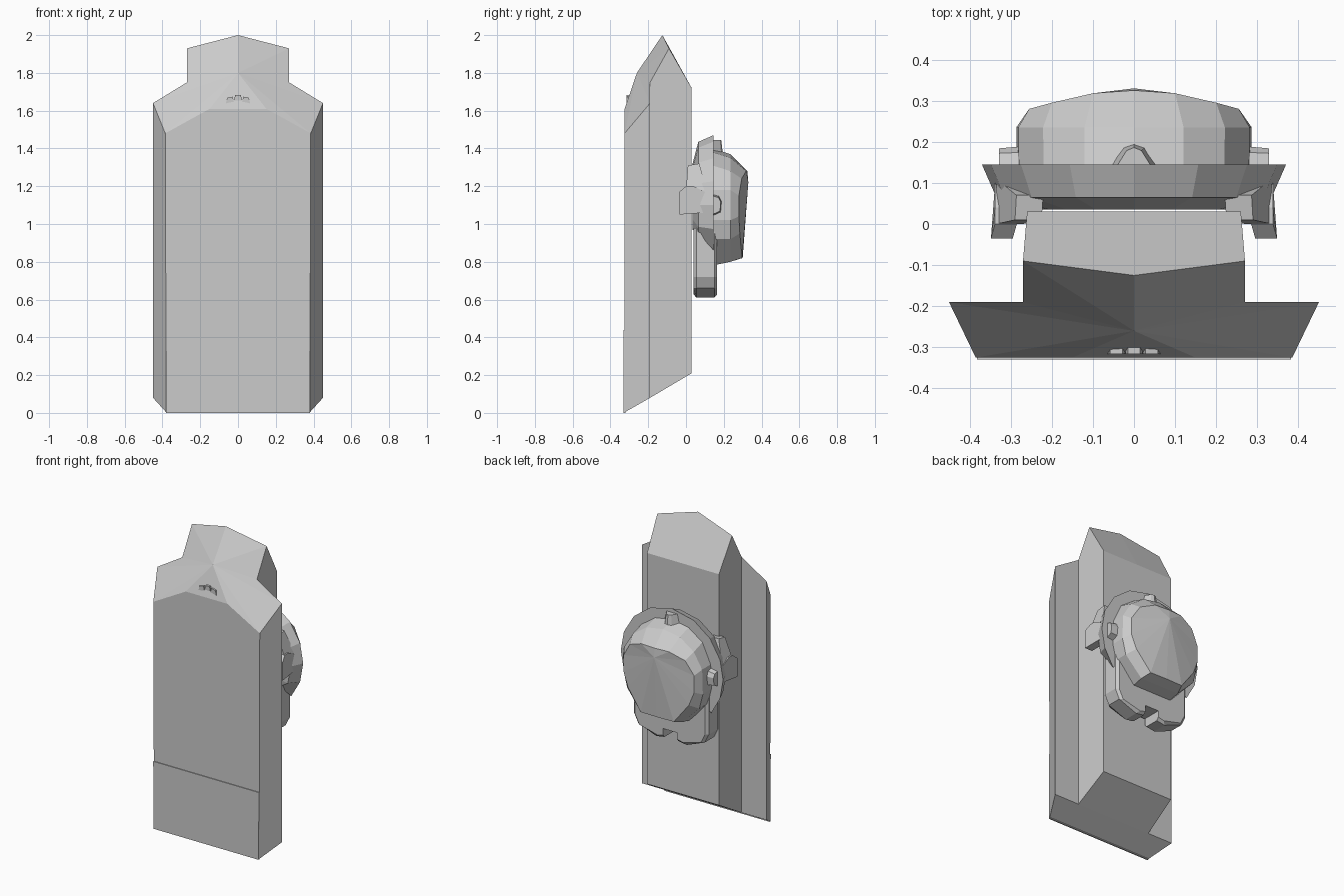
import bpy, bmesh, math
from mathutils import Vector

if "Cube" in bpy.data.objects:
    bpy.data.objects.remove(bpy.data.objects["Cube"])


def make(name, verts, faces):
    bm = bmesh.new()
    vs = [bm.verts.new(v) for v in verts]
    for f in faces:
        bm.faces.new([vs[i] for i in f])
    bmesh.ops.remove_doubles(bm, verts=bm.verts[:], dist=1e-5)
    bmesh.ops.recalc_face_normals(bm, faces=bm.faces[:])
    me = bpy.data.meshes.new(name)
    bm.to_mesh(me)
    bm.free()
    ob = bpy.data.objects.new(name, me)
    bpy.context.collection.objects.link(ob)
    return ob


def mirror(ob):
    m = ob.modifiers.new("mirror", 'MIRROR')
    m.merge_threshold = 0.001
    return ob


def loft(name, rings, tip=None):
    """Skin closed rings; the last one is fanned to a tip or capped."""
    n = len(rings[0])
    verts = [v for r in rings for v in r]
    faces = [list(range(n))]
    for k in range(len(rings) - 1):
        a, b = k * n, (k + 1) * n
        faces += [(a + i, a + (i + 1) % n, b + (i + 1) % n, b + i) for i in range(n)]
    last = (len(rings) - 1) * n
    if tip:
        verts.append(tip)
        faces += [(last + i, last + (i + 1) % n, len(verts) - 1) for i in range(n)]
    else:
        faces.append(list(range(last, last + n)))
    return make(name, verts, faces)


def whole(half):
    """Complete a half ring that starts and ends on x = 0."""
    return half + [(-x, y, z) for x, y, z in half[-2:0:-1]]


# Slab body: half shell, mirrored
F, S, B = -0.325, -0.19, 0.03
v = [(0, F, 0.003), (.38, F, 0.003), (.385, F, 1.48), (.15, F, 1.61), (0, F, 1.61),
     (.45, S, .08), (.45, S, 1.64), (.27, S, .08), (.27, S, 1.75),
     (.26, B, .21), (.26, B, 1.72), (.27, -.09, 1.93), (0, -.125, 2.0),
     (0, B, .21), (0, B, 1.72), (0, -.26, 1.8), (0, S, .08)]
f = [(0, 1, 2, 3, 4), (1, 5, 6, 2), (5, 7, 8, 6), (7, 9, 10, 11, 8), (9, 13, 14, 10),
     (10, 14, 12, 11), (0, 16, 7, 5, 1), (16, 13, 9, 7),
     (15, 12, 11), (15, 11, 8), (15, 8, 6), (15, 6, 2), (15, 2, 3), (15, 3, 4)]
mirror(make("slab_body", v, f))

# Slightly raised lower front panel
loft("lower_front_panel", [[(-.38, y, 0), (.38, y, 0), (.382, y, .44), (-.382, y, .44)]
                           for y in (-.33, -.32)])

# Three small studs on the sloped front of the top
for i, x in enumerate((-.043, 0, .043)):
    t = -x * 5
    ring = []
    for px, pz in ((-.021, -.014), (.021, -.014), (.015, .014), (-.015, .014)):
        ring.append((x + px, 1.668 - abs(x) * .25 + pz + px * t))
    loft("top_stud", [[(px, y, pz) for px, pz in ring] for y in (-.316, -.28)])

# Flared hood behind the head, an arc closed by a chord
angles = [90, 65, 42, 20, 0, -20, -40]


def hood_ring(y, r, low):
    half = [(r * math.cos(math.radians(a)), y, max(low, 1.1 + r * math.sin(math.radians(a))))
            for a in angles]
    half[0] = (0, y, half[0][2])
    half.append((half[-1][0] * .75, y, half[-1][2] + .08))
    half.append((0, y, half[-1][2]))
    return whole(half)


loft("hood", [hood_ring(.145, .37, .86), hood_ring(.065, .335, .95), hood_ring(.035, .22, .97)])

# Faceted head
r1 = [(0, 1.40), (.12, 1.38), (.22, 1.31), (.28, 1.18), (.285, 1.02), (.26, .92), (.14, .78), (0, .78)]
r3 = [(0, .325, 1.28), (.10, .318, 1.28), (.2, .295, 1.24), (.255, .28, 1.15),
      (.255, .28, 1.04), (.22, .285, .95), (.12, .297, .82), (0, .3, .82)]
ring1 = whole([(x, .14, z) for x, z in r1])
ring2 = whole([(x * 1.005, .235, z - .03 if z > 1.2 else z + (.02 if z < .8 else 0)) for x, z in r1])
loft("head", [ring1, ring2, whole(r3)], (0, .33, 1.22))

# Jaw with a square notch below and chamfered rims
outline = [(0, .98), (.27, .98), (.27, .72), (.24, .66), (.11, .61), (.05, .62), (.05, .68), (0, .68)]


def jaw_ring(y, inset):
    return whole([(x - inset if x > .1 else x, y, z + inset if z < .65 else z) for x, z in outline])


loft("jaw", [jaw_ring(.04, .018), jaw_ring(.055, 0), jaw_ring(.15, 0), jaw_ring(.165, .018)])

# Side lugs reaching forward past the slab
lug = [(-.035, 1.05), (-.035, 1.17), (0, 1.2), (.04, 1.2), (.1, 1.17), (.1, 1.06)]
mirror(loft("side_lug", [[(x + (.01 if y < 0 else 0), y, z) for y, z in lug] for x in (.285, .338)]))
tab = [(.0, 1.18), (.01, 1.31), (.07, 1.32), (.11, 1.18)]
mirror(loft("side_tab", [[(x - (z - 1.18) * .35, y, z) for y, z in tab] for x in (.27, .335)]))

# Side knobs and crown knob
knob = [(.14, 1.04), (.14, 1.16), (.175, 1.15), (.19, 1.12), (.185, 1.06)]
mirror(loft("side_knob", [[(.26, y, z) for y, z in knob],
                          [(.328, .16 + (y - .16) * .8, 1.1 + (z - 1.1) * .8) for y, z in knob]]))
crown = [(-.065, .145), (-.03, .19), (0, .2), (.03, .19), (.065, .145), (0, .1)]
loft("crown_knob", [[(x, y, 1.33) for x, y in crown],
                    [(x * .6, .145 + (y - .145) * .75, 1.445) for x, y in crown]])
